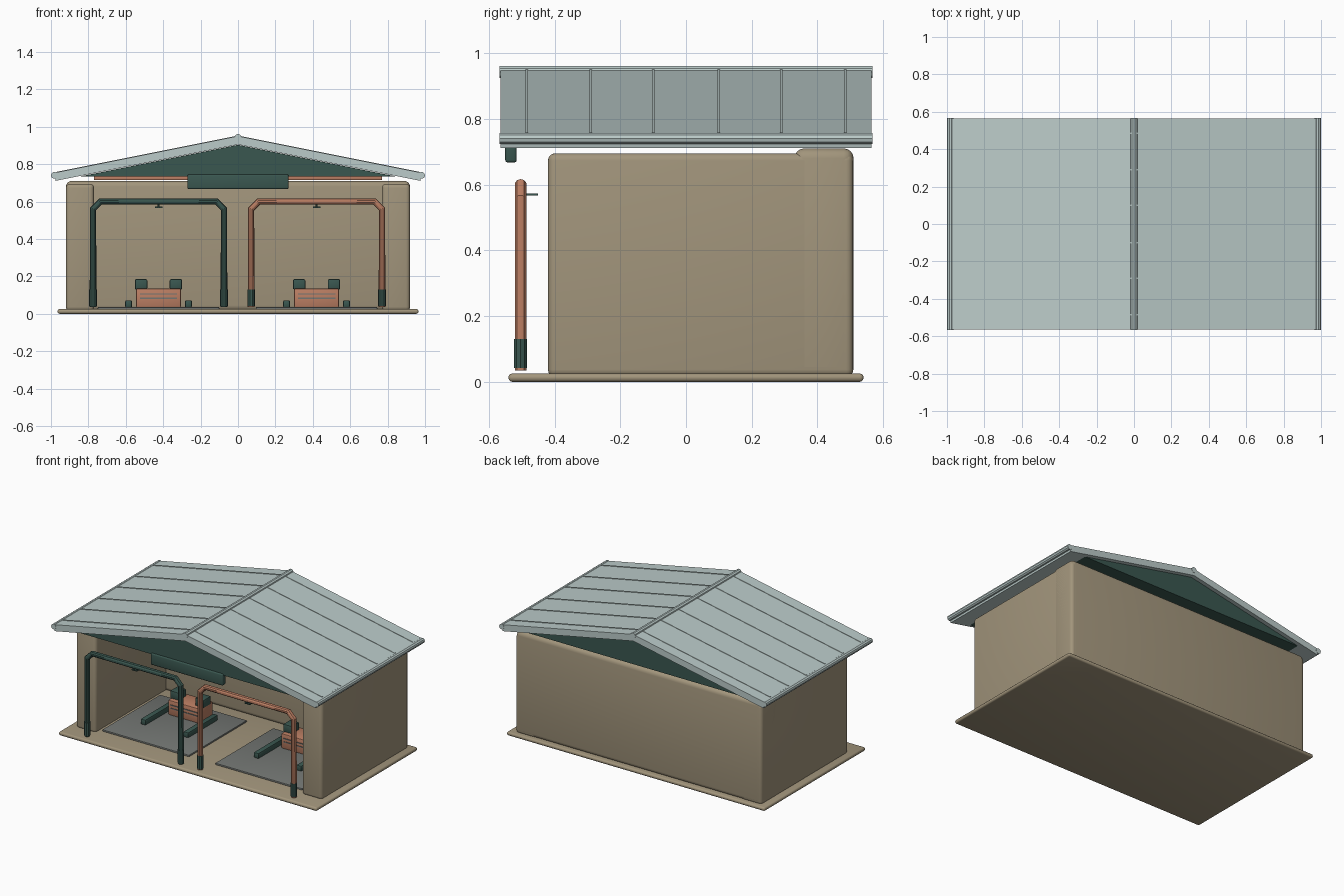
import bpy
import bmesh
from math import atan, radians
from mathutils import Vector

cube = bpy.data.objects.get("Cube")
if cube:
    bpy.data.objects.remove(cube, do_unlink=True)


def material(name, rgb):
    m = bpy.data.materials.new(name)
    m.use_nodes = True
    m.diffuse_color = (*rgb, 1)
    m.node_tree.nodes["Principled BSDF"].inputs["Base Color"].default_value = (*rgb, 1)
    return m


SAND = material("sand plaster", (0.36, 0.30, 0.20))
ROOF = material("pale roof metal", (0.50, 0.60, 0.59))
GREEN = material("dark green", (0.042, 0.095, 0.08))
COPPER = material("copper", (0.50, 0.21, 0.125))
GREY = material("mat grey", (0.17, 0.18, 0.17))


def finish(obj, mat, bevel=0.0, segments=3):
    obj.data.materials.append(mat)
    bpy.ops.object.select_all(action="DESELECT")
    obj.select_set(True)
    bpy.context.view_layer.objects.active = obj
    if bevel:
        mod = obj.modifiers.new("rounded edges", "BEVEL")
        mod.width = bevel
        mod.segments = segments
        bpy.ops.object.modifier_apply(modifier=mod.name)
    bpy.ops.object.shade_smooth_by_angle(angle=radians(35))
    return obj


def mesh_object(name, bm):
    bmesh.ops.recalc_face_normals(bm, faces=bm.faces)
    mesh = bpy.data.meshes.new(name)
    bm.to_mesh(mesh)
    bm.free()
    obj = bpy.data.objects.new(name, mesh)
    bpy.context.collection.objects.link(obj)
    return obj


def box(name, x, y, z, mat, bevel=0.0, segments=3):
    """Box given by its (low, high) range on each axis."""
    bm = bmesh.new()
    bmesh.ops.create_cube(bm, size=1)
    for v in bm.verts:
        v.co = Vector([r[0] if c < 0 else r[1] for c, r in zip(v.co, (x, y, z))])
    return finish(mesh_object(name, bm), mat, bevel, segments)


def prism(name, profile, y, mat):
    """Profile in x and z, extruded along y."""
    bm = bmesh.new()
    face = bm.faces.new([bm.verts.new((px, y[0], pz)) for px, pz in profile])
    new = bmesh.ops.extrude_face_region(bm, geom=[face])["geom"]
    verts = [g for g in new if isinstance(g, bmesh.types.BMVert)]
    bmesh.ops.translate(bm, verts=verts, vec=(0, y[1] - y[0], 0))
    return finish(mesh_object(name, bm), mat)


def pipe(name, points, radius, mat):
    curve = bpy.data.curves.new(name, "CURVE")
    curve.dimensions = "3D"
    curve.bevel_depth = radius
    curve.bevel_resolution = 3
    curve.use_fill_caps = True
    spline = curve.splines.new("POLY")
    spline.points.add(len(points) - 1)
    for p, co in zip(spline.points, points):
        p.co = (*co, 1)
    obj = bpy.data.objects.new(name, curve)
    bpy.context.collection.objects.link(obj)
    bpy.ops.object.select_all(action="DESELECT")
    obj.select_set(True)
    bpy.context.view_layer.objects.active = obj
    bpy.ops.object.convert(target="MESH")
    return finish(bpy.context.object, mat)


SIDES = (("left", 1), ("right", -1))


def span(centre, half):
    return (centre - half, centre + half)


# Floor slab and the three walls
box("floor_slab", span(0, 0.965), span(0, 0.54), (0, 0.025), SAND, 0.011)
box("back_wall", span(0, 0.92), (0.33, 0.51), (0.015, 0.71), SAND, 0.03, 4)
for side, s in SIDES:
    box(side + "_wall", span(s * 0.845, 0.075), (-0.42, 0.509), (0.015, 0.695), SAND, 0.022, 4)

# Roof: two sloping panels, gable filling, ridge cap and eave tubes
EAVE, TOP, DROP, DEPTH = 0.985, 0.95, 0.2, 0.565
for side, s in SIDES:
    low = TOP - DROP * EAVE
    panel = [(0, TOP), (s * EAVE, low), (s * (EAVE - 0.01), low - 0.042), (0, TOP - 0.045)]
    prism(side + "_roof_panel", panel, span(0, DEPTH), ROOF)
    pipe(side + "_eave_tube", [(s * 0.982, -0.567, 0.74), (s * 0.982, 0.567, 0.74)], 0.018, ROOF)
    # Thin standing seams
    for i, y in enumerate((-0.485, -0.29, -0.1, 0.1, 0.29, 0.485)):
        seam = box(f"{side}_roof_seam_{i + 1}", span(0, 0.495), span(0, 0.004),
                   span(0, 0.004), ROOF)
        seam.location = (s * 0.485, y, TOP - DROP * 0.485 - 0.001)
        seam.rotation_euler.y = s * atan(DROP)
pipe("ridge_cap", [(0, -0.567, 0.942), (0, 0.567, 0.942)], 0.019, ROOF)
prism("gable_filling", [(-0.84, 0.735), (0.84, 0.735), (0, 0.903)], span(0, 0.54), GREEN)

# Header beam and blank board above the entrance
box("header_beam", span(0, 0.77), (-0.46, -0.42), (0.715, 0.737), COPPER, 0.004, 2)
box("entrance_board", span(0, 0.27), (-0.55, -0.515), (0.667, 0.745), GREEN, 0.008)

# Two bays, each with a pipe arch, a floor mat and a machine
for bay, cx, arch in (("right", -0.425, GREEN), ("left", 0.42, COPPER)):
    half, top, cut, y = 0.35, 0.6, 0.04, -0.503
    path = [(cx - half, y, 0.035), (cx - half, y, top - cut), (cx - half + cut, y, top),
            (cx + half - cut, y, top), (cx + half, y, top - cut), (cx + half, y, 0.035)]
    pipe(bay + "_arch", path, 0.018, arch)
    for side, s in SIDES:
        px = cx + s * half
        pipe(f"{bay}_arch_{side}_sleeve", [(px, y, 0.042), (px, y, 0.13)], 0.0205, GREEN)
    box(bay + "_arch_hook", span(cx, 0.02), (-0.503, -0.45), (0.566, 0.573), GREEN)
    pipe(bay + "_arch_hook_stem", [(cx, y, 0.57), (cx, y, 0.59)], 0.005, GREEN)

    box(bay + "_mat", span(cx, 0.325), (-0.38, 0.24), (0.022, 0.036), GREY, 0.005, 2)
    box(bay + "_machine_body", span(cx, 0.12), (0.03, 0.17), (0.034, 0.135), COPPER, 0.008, 2)
    for i, z in enumerate((0.083, 0.105)):
        box(f"{bay}_machine_stripe_{i + 1}", span(cx, 0.1), (0.026, 0.032), span(z, 0.003), GREY)
    for side, s in SIDES:
        box(f"{bay}_machine_{side}_block", span(cx + s * 0.093, 0.033), (0.06, 0.14),
            (0.13, 0.185), GREEN, 0.007, 2)
        box(f"{bay}_machine_{side}_rail", span(cx + s * 0.16, 0.019), (-0.18, 0.14),
            (0.034, 0.072), GREEN, 0.008, 2)
